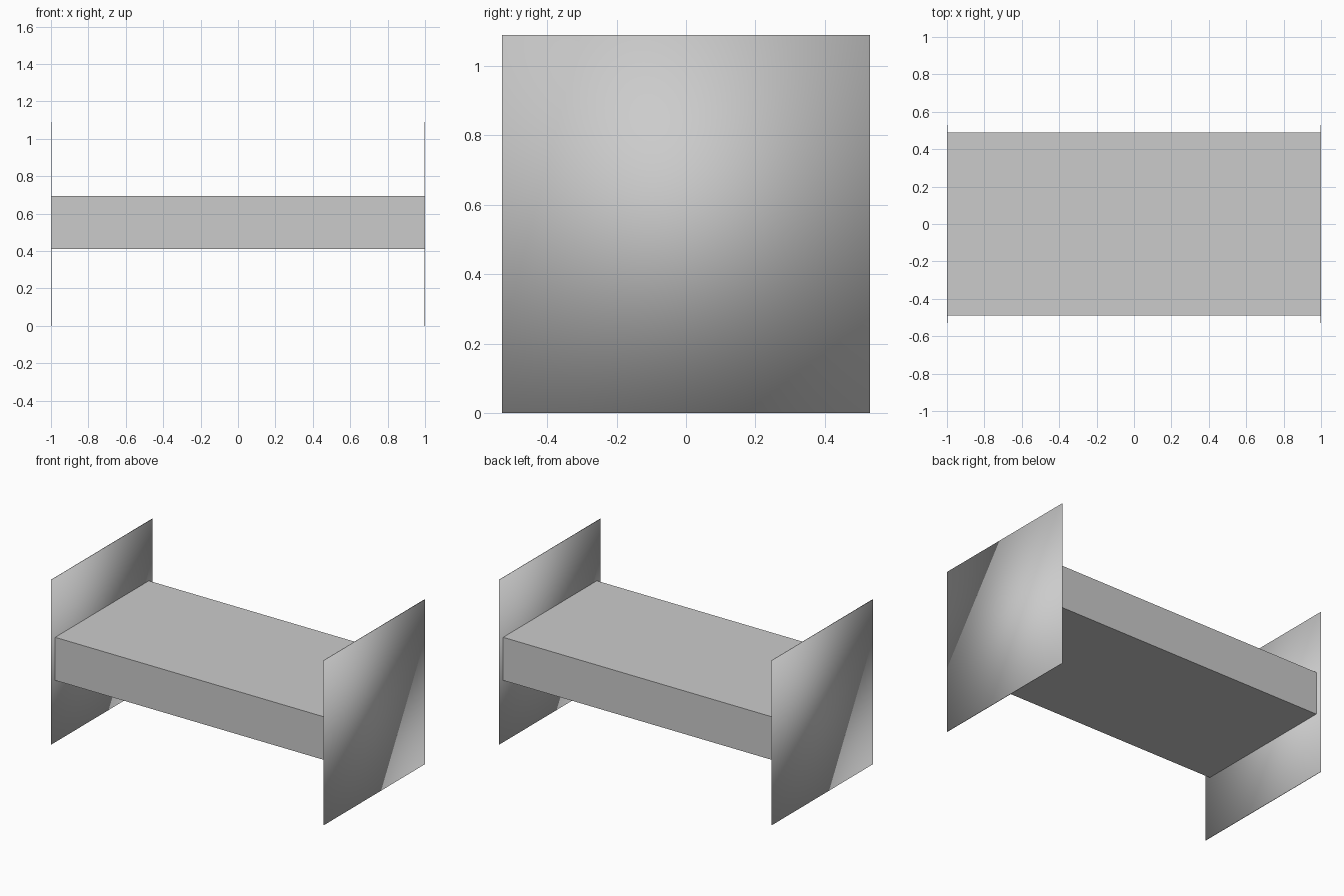
import bpy

cube = bpy.data.objects.get("Cube")
if cube:
    bpy.data.objects.remove(cube, do_unlink=True)

# One plain grey for the whole bed
grey = bpy.data.materials.new("light_grey")
grey.use_nodes = True
grey.diffuse_color = (0.6, 0.6, 0.6, 1)
grey.node_tree.nodes["Principled BSDF"].inputs["Base Color"].default_value = grey.diffuse_color


def box(name, low, high, smooth=False):
    """Box between two opposite corners."""
    bpy.ops.mesh.primitive_cube_add(size=1, location=[(a + b) / 2 for a, b in zip(low, high)])
    obj = bpy.context.object
    obj.name = name
    obj.scale = [b - a for a, b in zip(low, high)]
    bpy.ops.object.transform_apply(location=False, rotation=False, scale=True)
    obj.data.materials.append(grey)
    if smooth:
        bpy.ops.object.shade_smooth()
    return obj


# Bed body with a thin sheet on top
half_length, half_width = 0.996, 0.49
box("mattress", (-half_length, -half_width, 0.41), (half_length, half_width, 0.687))
box("top_sheet", (-half_length, -half_width, 0.687), (half_length, half_width, 0.695))

# Thin upright boards at both ends, softly shaded across their edges
for name, side in (("headboard", -1), ("footboard", 1)):
    inner, outer = sorted((side * half_length, side))
    box(name, (inner, -0.53, 0), (outer, 0.53, 1.09), smooth=True)
